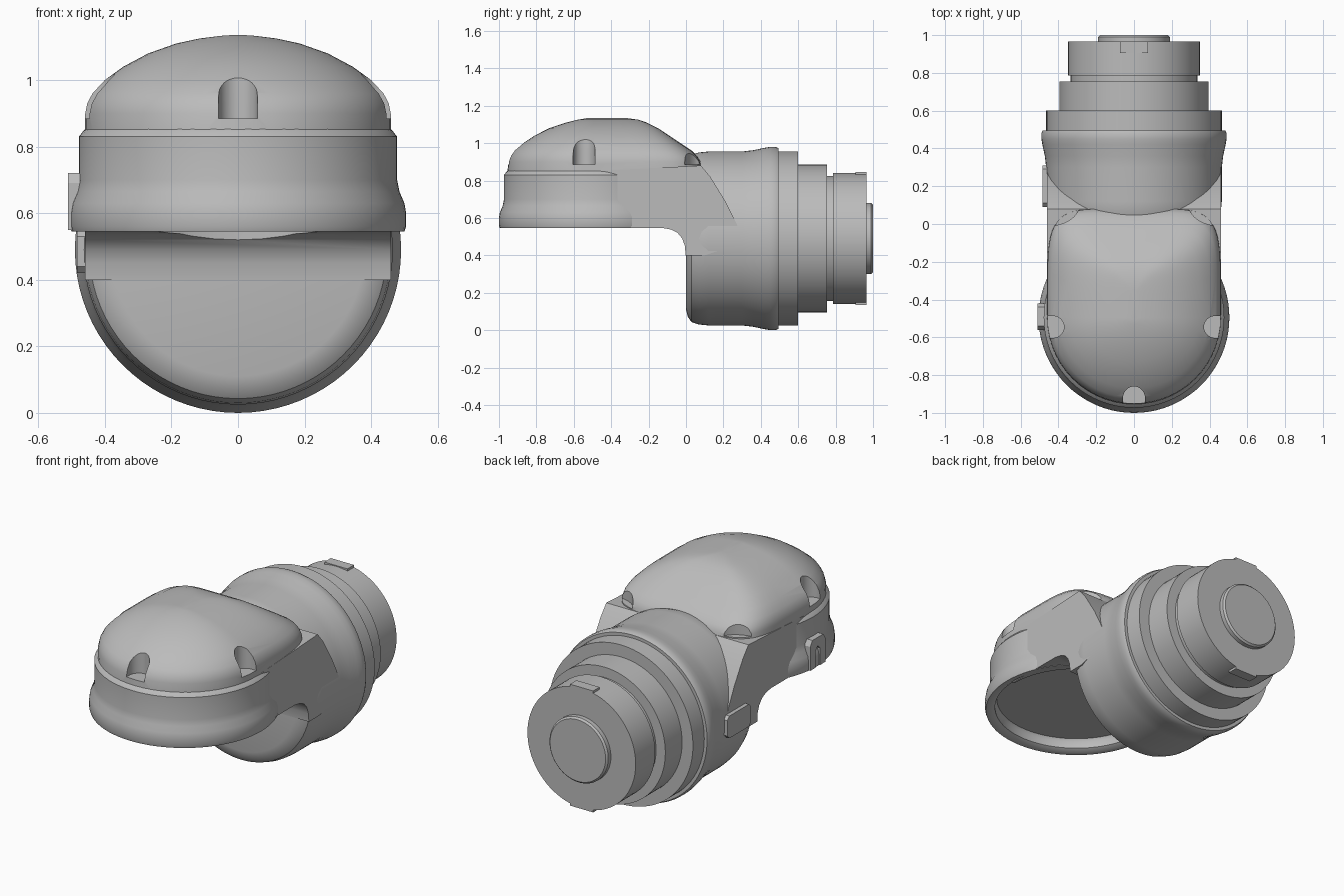
import bpy, bmesh, math
from mathutils import Matrix, Vector

if "Cube" in bpy.data.objects:
    bpy.data.objects.remove(bpy.data.objects["Cube"])

HEAD_Y = -0.495      # vertical axis of the head
REAR_Z = 0.49        # horizontal axis of the rear barrel

grey = bpy.data.materials.new("housing_grey")
grey.use_nodes = True
grey.diffuse_color = (0.5, 0.5, 0.5, 1)
grey.node_tree.nodes["Principled BSDF"].inputs["Base Color"].default_value = (0.5, 0.5, 0.5, 1)


def finish(name, bm):
    bmesh.ops.remove_doubles(bm, verts=bm.verts, dist=1e-5)
    bmesh.ops.recalc_face_normals(bm, faces=bm.faces)
    mesh = bpy.data.meshes.new(name)
    bm.to_mesh(mesh)
    bm.free()
    mesh.materials.append(grey)
    obj = bpy.data.objects.new(name, mesh)
    bpy.context.collection.objects.link(obj)
    return obj


def lathe(name, profile, matrix, steps=80):
    """Spin (radius, height) points round the z axis, then place the result."""
    bm = bmesh.new()
    verts = [bm.verts.new((r, 0, h)) for r, h in profile]
    edges = [bm.edges.new(pair) for pair in zip(verts, verts[1:])]
    bmesh.ops.spin(bm, geom=verts + edges, cent=(0, 0, 0), axis=(0, 0, 1),
                   angle=2 * math.pi, steps=steps, use_merge=True)
    bm.transform(matrix)
    return finish(name, bm)


def prism(name, outline, x0, x1):
    """Extrude a (y, z) outline along x."""
    bm = bmesh.new()
    face = bm.faces.new([bm.verts.new((x0, y, z)) for y, z in outline])
    new = bmesh.ops.extrude_face_region(bm, geom=[face])["geom"]
    moved = [v for v in new if isinstance(v, bmesh.types.BMVert)]
    bmesh.ops.translate(bm, verts=moved, vec=(x1 - x0, 0, 0))
    return finish(name, bm)


def loft(name, rings):
    bm = bmesh.new()
    loops = [[bm.verts.new(p) for p in ring] for ring in rings]
    for a, b in zip(loops, loops[1:]):
        for i in range(len(a)):
            j = (i + 1) % len(a)
            bm.faces.new((a[i], a[j], b[j], b[i]))
    bm.faces.new(loops[0])
    bm.faces.new(loops[-1])
    return finish(name, bm)


def rod(name, x, y, z0, z1, rx, ry):
    place = Matrix.Translation((x, y, 0)) @ Matrix.Diagonal((rx, ry, 1, 1))
    return lathe(name, [(0, z0), (1, z0), (1, z1), (0, z1)], place, 40)


def cut(obj, cutter):
    cutter.hide_render = True
    mod = obj.modifiers.new("cut", 'BOOLEAN')
    mod.operation = 'DIFFERENCE'
    mod.solver = 'EXACT'
    mod.object = cutter
    bpy.context.view_layer.objects.active = obj
    bpy.ops.object.modifier_apply(modifier=mod.name)
    bpy.data.objects.remove(cutter)


def smooth(obj, angle=35):
    bpy.ops.object.select_all(action='DESELECT')
    obj.select_set(True)
    bpy.context.view_layer.objects.active = obj
    bpy.ops.object.shade_smooth_by_angle(angle=math.radians(angle))


# Stepped rear barrel, lying along y
barrel = lathe("rear_barrel", [
    (0, 0), (.38, 0), (.42, .01), (.447, .03), (.46, .07), (.465, .12), (.465, .3),
    (.472, .36), (.485, .42), (.49, .45), (.49, .48), (.483, .495), (.465, .495),
    (.465, .6), (.395, .6), (.395, .755), (.335, .755), (.335, .785), (.35, .785),
    (.35, .965), (.19, .965), (.19, .99), (.18, 1), (0, 1)],
    Matrix.Translation((0, 0, REAR_Z)) @ Matrix.Rotation(-math.pi / 2, 4, 'X'))

# Flared round head with an open recess underneath
head = lathe("head_ring", [
    (0, .615), (.44, .615), (.45, .6), (.45, .56), (.475, .545), (.5, .545),
    (.505, .56), (.505, .6), (.5, .63), (.485, .665), (.478, .7), (.478, .83),
    (.464, .848), (.455, .855), (0, .855)], Matrix.Translation((0, HEAD_Y, 0)))

# Neck joining the head to the barrel, with a filleted underside
neck = prism("neck", [
    (HEAD_Y, .547), (-.13, .547), (-.08, .538), (-.045, .52), (-.02, .49), (-.006, .45),
    (-.002, .4), (.1, .4), (.31, .47), (.27, .57), (.21, .69), (.13, .82), (.08, .88),
    (HEAD_Y, .85)], -.46, .46)
cut(neck, rod("recess_cutter", 0, HEAD_Y, .4, .615, .45, .45))


# Domed cover: half-width, front and back limits at each height
def cover_ring(z, w, front, back, n=28):
    pts = []
    for i in range(2 * n):
        c, s = math.cos(math.pi * i / n), math.sin(math.pi * i / n)
        if i < n:        # squarish back
            x = math.copysign(abs(c) ** .36, c) * w
            y = HEAD_Y + (back - HEAD_Y) * max(s, 0) ** .36
        else:            # round front
            x, y = c * w, HEAD_Y + (HEAD_Y - front) * s
        pts.append(Vector((x, y, z)))
    return pts


cover = loft("top_cover", [cover_ring(*r) for r in (
    (.84, .46, -.955, .085), (.9, .459, -.95, .08), (.93, .453, -.94, .06),
    (.96, .437, -.92, .03), (1, .4, -.87, -.03), (1.04, .345, -.81, -.09),
    (1.08, .27, -.73, -.15), (1.11, .185, -.64, -.21), (1.125, .115, -.58, -.255),
    (1.133, .05, -.53, -.31), (1.135, .02, -.51, -.35))])

# Screw pockets in the cover
for x, y, rx, ry in ((0, -.92, .058, .06), (.43, -.545, .06, .058), (-.43, -.545, .06, .058),
                     (.455, .1, .165, .11), (-.455, .1, .165, .11)):
    cut(cover, rod("pocket_cutter", x, y, .885, 1.3, rx, ry))
for x in (-.48, .48):
    cut(cover, prism("pocket_side_cutter", [(-.603, .885), (-.487, .885), (-.487, 1.1),
                                            (-.603, 1.1)], x - .05, x + .05))
cut(cover, prism("pocket_front_cutter", [(-1.1, .885), (-.92, .885), (-.92, 1.1),
                                         (-1.1, 1.1)], -.058, .058))

# Slotted boss on the right of the head
boss = prism("head_boss", [(-.56, .55), (-.42, .55), (-.42, .69), (-.44, .72),
                           (-.54, .72), (-.56, .69)], -.51, -.45)
cut(boss, prism("slot_cutter", [(-.51, .5), (-.47, .5), (-.47, .65), (-.49, .67),
                                (-.51, .65)], -.6, -.475))

# Pad on the right of the barrel
prism("barrel_pad", [(.09, .44), (.11, .42), (.29, .42), (.31, .44), (.31, .53),
                     (.29, .55), (.11, .55), (.09, .53)], -.484, -.44)

# Key marks above and below the rear collar
for name, side in (("upper_key", 1), ("lower_key", -1)):
    z = REAR_Z + side * .33
    prism(name, [(.905, z), (.965, z), (.965, z + side * .025), (.905, z + side * .025)],
          -.075, .075)

for part in (barrel, head, neck, cover):
    smooth(part)
